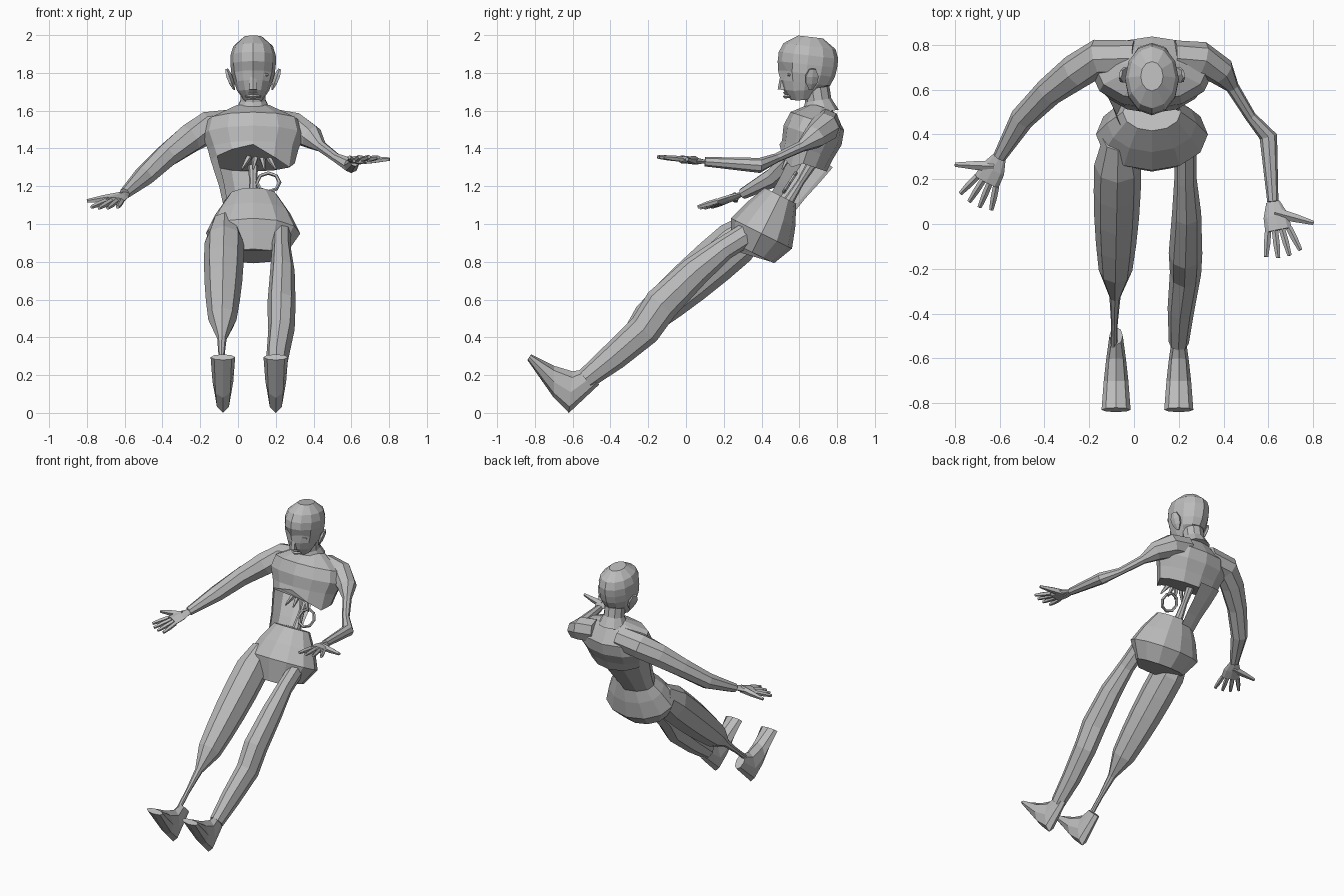
import bpy, bmesh, math
from mathutils import Vector

cube = bpy.data.objects.get("Cube")
if cube:
    bpy.data.objects.remove(cube, do_unlink=True)

grey = bpy.data.materials.new("plain grey")
grey.use_nodes = True
grey.diffuse_color = (.5, .5, .5, 1)
grey.node_tree.nodes["Principled BSDF"].inputs["Base Color"].default_value = grey.diffuse_color

UP = Vector((0, 0, 1))
MIDDLE = .08
SIDES = 12


def add_object(name, bm):
    """Turn a bmesh into a grey, flat shaded object."""
    bmesh.ops.recalc_face_normals(bm, faces=bm.faces)
    mesh = bpy.data.meshes.new(name)
    bm.to_mesh(mesh)
    bm.free()
    mesh.materials.append(grey)
    part = bpy.data.objects.new(name, mesh)
    bpy.context.scene.collection.objects.link(part)
    return part


def bridge(name, rings, columns=None):
    """Skin rings of points; an open shell keeps only some columns."""
    bm = bmesh.new()
    rows = [[bm.verts.new(point) for point in ring] for ring in rings]
    count = len(rows[0])
    for lower, upper in zip(rows, rows[1:]):
        for k in columns or range(count):
            j = (k + 1) % count
            bm.faces.new((lower[k], lower[j], upper[j], upper[k]))
    if not columns:
        bm.faces.new(rows[0])
        bm.faces.new(rows[-1])
    loose = [vert for vert in bm.verts if not vert.link_faces]
    bmesh.ops.delete(bm, geom=loose, context="VERTS")
    return add_object(name, bm)


def ellipse(centre, side, front, sides):
    """One ring of points, starting at the front."""
    angles = [math.tau * k / sides for k in range(sides)]
    return [centre - side * math.sin(a) + front * math.cos(a) for a in angles]


def limb(name, path, widths, depth=1, sides=8, columns=None):
    """Loft along a path; depth is the ratio of thickness to width."""
    centres = [Vector(point) for point in path]
    last = len(widths) - 1
    if len(centres) == 2:
        centres = [centres[0].lerp(centres[1], i / last) for i in range(last + 1)]
    rings = []
    for i, width in enumerate(widths):
        along = (centres[min(i + 1, last)] - centres[max(i - 1, 0)]).normalized()
        side = along.cross(UP).normalized()
        front = side.cross(along)
        rings.append(ellipse(centres[i], side * width, front * width * depth, sides))
    return bridge(name, rings, columns)


# Head, with a rising jaw and the eye sockets pushed in
head = limb("head", [(MIDDLE, .62, 1.65), (MIDDLE, .66, 1.99)],
            [.05, .085, .1, .115, .12, .12, .105, .05], depth=1.32, sides=SIDES)
for vert in head.data.vertices[:SIDES * 2]:
    vert.co.z += max(0, vert.co.y - .6) * .3
for column in (1, SIDES - 1):
    head.data.vertices[SIDES * 3 + column].co.y += .03
limb("nose", [(MIDDLE, .51, 1.71), (MIDDLE, .52, 1.82)], [.025, .02, .01], sides=6)
for name, height in (("upper_lip", 1.695), ("lower_lip", 1.675)):
    limb(name, [(MIDDLE - .04, .55, height), (MIDDLE, .525, height), (MIDDLE + .04, .55, height)],
         [.005, .012, .005], sides=4)
for side, sign in (("left", 1), ("right", -1)):
    limb(side + "_ear", [(MIDDLE + sign * .1, .66, 1.71), (MIDDLE + sign * .14, .67, 1.82)],
         [.01, .035, .04, .02], depth=.4, sides=6)
    limb(side + "_eye", [(MIDDLE + sign * .03, .54, 1.79), (MIDDLE + sign * .08, .55, 1.79)],
         [.005, .013, .005], sides=6)

# Trunk, torn open on the left of the waist, with an arched chest edge
limb("neck", [(MIDDLE, .71, 1.59), (MIDDLE, .69, 1.72)], [.1, .07, .07], sides=10)
chest = limb("chest", [(MIDDLE, .62, 1.32), (MIDDLE, .72, 1.62)],
             [.22, .24, .27, .25, .1], depth=.6, sides=SIDES)
for column, lift in ((0, .06), (1, .04), (2, .02), (10, -.04)):
    chest.data.vertices[column].co.z += lift
limb("waist_shell", [(MIDDLE, .48, 1.11), (MIDDLE, .65, 1.38)],
     [.16, .18, .21, .235], depth=.64, sides=SIDES, columns=range(2, 6))
pelvis = limb("pelvis", [(MIDDLE, .35, .85), (MIDDLE, .5, 1.15)],
              [.18, .25, .2, .13], depth=.72, sides=SIDES)
for column in (11, 0, 1):
    pelvis.data.vertices[column].co.z -= .04
limb("spine", [(MIDDLE, .53, 1.1), (MIDDLE, .68, 1.34)], [.03, .02, .03])

# Loose ribs and a loop of gut inside the wound
for i in range(4):
    root = Vector((MIDDLE + i * .02, .56, 1.39))
    fall = Vector((i * .04 - .06, -.05, -.1))
    limb("loose_rib", [root, root + fall], [.012, .015, .005], sides=5)
bpy.ops.mesh.primitive_torus_add(location=(.16, .55, 1.22), rotation=(1, 0, 0),
                                 major_radius=.06, minor_radius=.01,
                                 major_segments=8, minor_segments=5)
gut = bpy.context.object
gut.name = "gut_loop"
gut.data.materials.append(grey)

# Legs, the right shin worn down to bone
limb("right_leg", [(-.07, .38, 1), (-.09, -.56, .19)],
     [.07, .105, .105, .1, .09, .075, .025, .015, .015], depth=1.15)
limb("left_leg", [(.23, .36, .97), (.23, .2, .87), (.235, .05, .75), (.23, -.13, .575),
                  (.23, -.22, .44), (.21, -.38, .3), (.2, -.53, .18)],
     [.05, .05, .065, .075, .07, .06, .045], depth=1.25)

# Feet, from width and a pair of instep and sole points
FOOT = [(.03, (-.54, .23), (-.46, .15)), (.045, (-.6, .22), (-.62, 0)),
        (.055, (-.7, .25), (-.7, .08)), (.065, (-.82, .31), (-.84, .28))]
for side, x in (("left", .2), ("right", -.08)):
    rings = []
    for width, instep, sole in FOOT:
        top, bottom = Vector((x, *instep)), Vector((x, *sole))
        rings.append(ellipse((top + bottom) / 2, Vector((width, 0, 0)), (top - bottom) / 2, 8))
    bridge(side + "_foot", rings)

# Arms, the left one wasted below the shoulder
right_wrist = Vector((-.6, .3, 1.16))
left_wrist = Vector((.62, .1, 1.33))
limb("right_arm", [(0, .74, 1.53), (-.16, .74, 1.51), (-.26, .68, 1.45), (-.38, .59, 1.36),
                   (-.5, .47, 1.25), right_wrist],
     [.08, .085, .08, .065, .055, .03])
limb("left_arm", [(.18, .74, 1.53), (.3, .735, 1.51), (.39, .68, 1.46), (.44, .61, 1.41),
                  (.52, .48, 1.35), (.6, .39, 1.31), left_wrist],
     [.08, .08, .065, .03, .025, .04, .025])


def hand(side, wrist, reach, thumb_side):
    """Flat palm with a fan of four fingers and a thumb."""
    reach = Vector(reach).normalized()
    across = reach.cross(UP).normalized() * thumb_side
    knuckles = wrist + reach * .13
    limb(side + "_palm", [wrist, knuckles], [.03, .055, .06], depth=.35)
    for i in range(4):
        fan = i - 1.5
        root = knuckles - across * fan * .032
        tip = knuckles - across * fan * .052 + reach * (.13 - abs(fan) * .015)
        limb(side + "_finger", [root, tip], [.015, .015, .01], sides=5)
    limb(side + "_thumb", [wrist + reach * .05, wrist + reach * .13 + across * .16],
         [.025, .02, .01], sides=5)


hand("right", right_wrist, (-.45, -.85, -.3), 1)
hand("left", left_wrist, (.2, -1, .1), -1)
